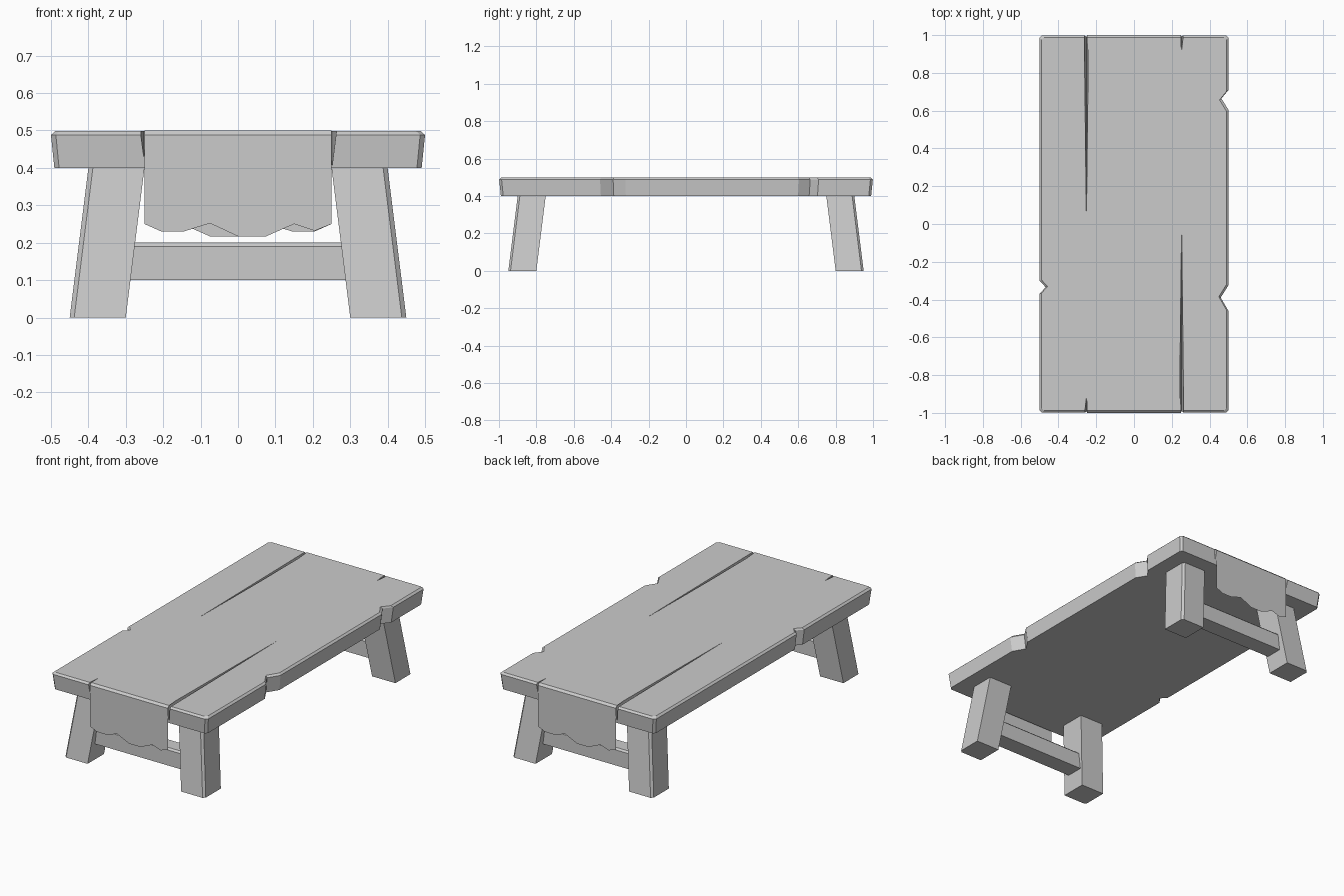
import bpy, bmesh
from mathutils import Vector

if "Cube" in bpy.data.objects:
    bpy.data.objects.remove(bpy.data.objects["Cube"])


def make(name, verts, faces):
    me = bpy.data.meshes.new(name)
    bm = bmesh.new()
    vs = [bm.verts.new(v) for v in verts]
    for f in faces:
        bm.faces.new([vs[i] for i in f])
    bmesh.ops.recalc_face_normals(bm, faces=bm.faces)
    bm.to_mesh(me)
    bm.free()
    ob = bpy.data.objects.new(name, me)
    bpy.context.collection.objects.link(ob)
    return ob


def loft(name, rings):
    """Closed solid through matching rings of points."""
    n = len(rings[0])
    verts = [p for r in rings for p in r]
    faces = [list(range(n)), list(range(len(verts) - n, len(verts)))]
    for k in range(len(rings) - 1):
        for i in range(n):
            j = (i + 1) % n
            faces.append([k*n + i, k*n + j, (k+1)*n + j, (k+1)*n + i])
    return make(name, verts, faces)


# Table top: notched outline, tapered sides, chamfered upper rim
outline = [(-.487, -1), (.487, -1), (.5, -.987),
           (.5, -.46), (.459, -.39), (.5, -.325),
           (.5, .605), (.463, .665), (.5, .71),
           (.5, .987), (.487, 1), (-.487, 1), (-.5, .987),
           (-.5, -.30), (-.468, -.335), (-.5, -.37), (-.5, -.987)]


def slab_ring(z, inset):
    return [(x * (1 - inset / .5), y * (.999 - inset), z) for x, y in outline]


top = loft("table_top", [slab_ring(.4, .009), slab_ring(.488, 0), slab_ring(.498, .011)])

# Cracks: wedges cut into the top from each end
verts, faces = [], []
for x, s, tip in ((-.252, 1, -.08), (.252, -1, .09), (-.252, -1, -.91), (.252, 1, .91)):
    b = len(verts)
    verts += [(x - .013, s * 1.02, .51), (x + .013, s * 1.02, .51),
              (x, s * 1.02, .405), (x, tip, .505)]
    faces += [[b + i for i in f] for f in ((0, 1, 2), (0, 1, 3), (1, 2, 3), (2, 0, 3))]
cutter = make("crack_cutter", verts, faces)
cutter.hide_render = True
cutter.hide_viewport = True
mod = top.modifiers.new("cracks", 'BOOLEAN')
mod.operation = 'DIFFERENCE'
mod.solver = 'EXACT'
mod.object = cutter

# Cloth runner: thin sheet with a ragged flap at each end
edge = [(.25, -.988), (.243, -.9), (.243, -.27), (.25, .09), (.25, .988)]
hem = [(-.25, .25), (-.205, .23), (-.145, .23), (-.075, .252), (0, .217),
       (.075, .217), (.15, .25), (.205, .232), (.25, .25)]
verts = [(x, y, .5) for x, y in edge] + [(-x, -y, .5) for x, y in edge]
n = len(edge)
faces = [list(range(2 * n))]
for s, left, right in ((1, 2*n - 1, 0), (-1, n - 1, n)):
    b = len(verts)
    verts += [(-.25 * s, -s, .488), (.25 * s, -s, .488)]
    verts += [(x * s, -s, z) for x, z in reversed(hem)]
    faces += [[left, b, b + 1, right], [b, b + 1] + list(range(b + 2, b + 2 + len(hem)))]
make("cloth_runner", verts, faces)


# Splayed legs with the outer corner chamfered
def leg_ring(sx, sy, z):
    o = .45 - .05 * z / .4
    q = o + .5
    c = .012
    return [(sx * x, sy * y, z) for x, y in
            ((o - .15, q - .15), (o, q - .15), (o, q - c), (o - c, q), (o - .15, q))]


for sy, end in ((-1, "front"), (1, "back")):
    for sx, side in ((-1, "left"), (1, "right")):
        loft(f"{end}_{side}_leg", [leg_ring(sx, sy, 0), leg_ring(sx, sy, .401)])
    # Stretcher between each pair of legs
    prof = [(.80, .1), (.90, .1), (.90, .19), (.89, .2), (.81, .2), (.80, .19)]
    loft(f"{end}_stretcher", [[(x, sy * y, z) for y, z in prof] for x in (-.3, .3)])
